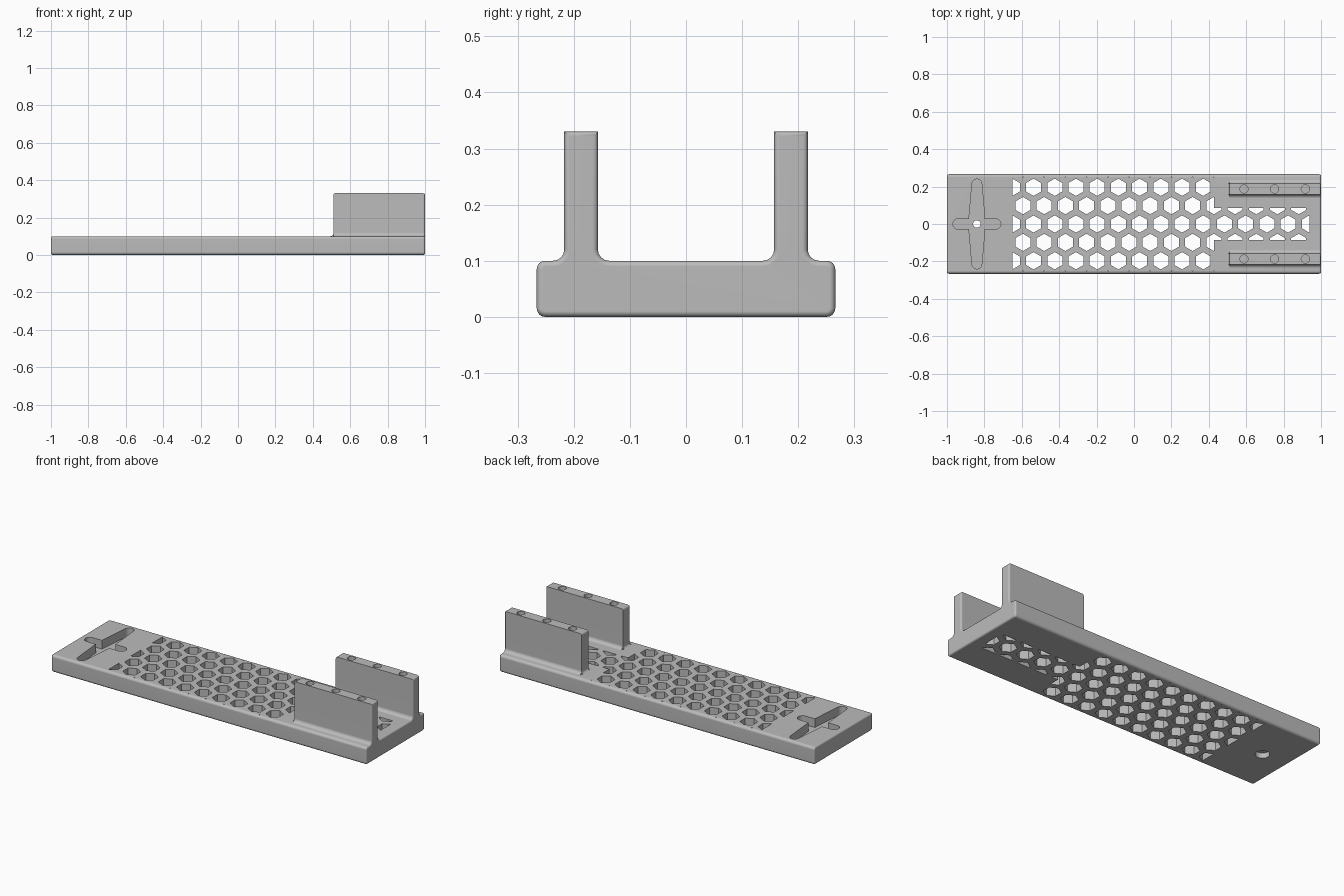
import bpy, bmesh
from math import sin, cos, radians, sqrt

if "Cube" in bpy.data.objects:
    bpy.data.objects.remove(bpy.data.objects["Cube"], do_unlink=True)

grey = bpy.data.materials.new("light_grey_plastic")
grey.use_nodes = True
colour = (0.5, 0.5, 0.5, 1)
grey.diffuse_color = colour
grey.node_tree.nodes["Principled BSDF"].inputs["Base Color"].default_value = colour

HALF_W, THICK, TOP = 0.266, 0.1, 0.33
RAIL_IN, RAIL_OUT, RAIL_X = 0.157, 0.217, 0.51
ROUND, FILLET = 0.015, 0.02


def arc(cx, cy, r, a0, a1, n=4):
    angles = [radians(a0 + (a1 - a0) * i / n) for i in range(n + 1)]
    return [(cx + r * cos(a), cy + r * sin(a)) for a in angles]


def circle(cx, cy, r, n=32):
    return arc(cx, cy, r, 0, 360, n)[:-1]


def prism(name, outlines, lo, hi, axis="z", bevel=None):
    """Extrude outlines along an axis; bevel(edge) picks edges to round."""
    place = {"x": lambda u, v, w: (w, u, v),
             "y": lambda u, v, w: (u, w, v),
             "z": lambda u, v, w: (u, v, w)}[axis]
    bm = bmesh.new()
    for pts in outlines:
        a = [bm.verts.new(place(u, v, lo)) for u, v in pts]
        b = [bm.verts.new(place(u, v, hi)) for u, v in pts]
        bm.faces.new(a)
        bm.faces.new(b)
        for i in range(len(a)):
            j = (i + 1) % len(a)
            bm.faces.new((a[i], a[j], b[j], b[i]))
    bmesh.ops.recalc_face_normals(bm, faces=bm.faces)
    if bevel:
        bmesh.ops.bevel(bm, geom=[e for e in bm.edges if bevel(e)], offset=0.01,
                        segments=3, profile=0.5, affect="EDGES")
    mesh = bpy.data.meshes.new(name)
    bm.to_mesh(mesh)
    bm.free()
    mesh.materials.append(grey)
    obj = bpy.data.objects.new(name, mesh)
    bpy.context.collection.objects.link(obj)
    return obj


def clip(pts, axis, limit, sign):
    """Cut a convex outline with an axis-aligned line."""
    out = []
    for p, q in zip(pts, pts[1:] + pts[:1]):
        dp, dq = sign * (limit - p[axis]), sign * (limit - q[axis])
        if dp >= 0:
            out.append(p)
        if dp * dq < 0:
            t = dp / (dp - dq)
            out.append((p[0] + t * (q[0] - p[0]), p[1] + t * (q[1] - p[1])))
    return out


def hexes(x0, x1, y_max):
    """Honeycomb outlines trimmed to a rectangle."""
    pitch, found = 0.1134, []
    for row in range(-3, 4):
        for col in range(-8, 10):
            cx = 0.03 + pitch * (col + 0.5 * (row % 2))
            pts = arc(cx, row * pitch * sqrt(3) / 2, 0.0462, 30, 390, 6)[:-1]
            for axis, limit, sign in ((0, x0, -1), (0, x1, 1),
                                      (1, -y_max, -1), (1, y_max, 1)):
                pts = clip(pts, axis, limit, sign) if pts else pts
            if len(pts) > 2:
                found.append(pts)
    return found


def mirrored(half):
    return half + [(-u, v) for u, v in reversed(half)]


def at_x(edge, x):
    return all(abs(v.co.x - x) < 1e-4 for v in edge.verts)


# Base plate, rounded along its edges
corner = (arc(HALF_W - ROUND, ROUND, ROUND, -90, 0)
          + arc(HALF_W - ROUND, THICK - ROUND, ROUND, 0, 90))
plate = prism("mounting_plate", [mirrored(corner)], -1, 0.6, "x",
              lambda e: at_x(e, -1))

# End section carrying both filleted rails
rail_half = (corner
             + arc(RAIL_OUT + FILLET, THICK + FILLET, FILLET, 270, 180)
             + [(RAIL_OUT, TOP), (RAIL_IN, TOP)]
             + arc(RAIL_IN - FILLET, THICK + FILLET, FILLET, 0, -90))
rails = prism("side_rails", [mirrored(rail_half)], RAIL_X, 1, "x",
              lambda e: at_x(e, 1) or (at_x(e, RAIL_X) and
                                       all(v.co.z > TOP - 0.001 for v in e.verts)))

# Small fillets at the inner ends of the rails
foot_outline = (arc(RAIL_X - FILLET * 0.75, THICK + FILLET * 0.75, FILLET * 0.75, -90, 0)
                + [(RAIL_X + 0.03, THICK + FILLET * 0.75), (RAIL_X + 0.03, THICK - 0.02),
                   (RAIL_X - FILLET * 0.75, THICK - 0.02)])
feet = [prism("rail_foot", [foot_outline], *span, "y")
        for span in ((RAIL_IN, RAIL_OUT), (-RAIL_OUT, -RAIL_IN))]

# Cross-shaped pocket with its screw hole
CX, POCKET = -0.84, 0.05
long_slot = (arc(CX, 0.214, 0.026, 0, 180, 12) + [(CX - 0.042, 0.035), (CX - 0.042, -0.035)]
             + arc(CX, -0.214, 0.026, 180, 360, 12)
             + [(CX + 0.042, -0.035), (CX + 0.042, 0.035)])
short_slot = arc(CX + 0.1, 0, 0.028, -90, 90, 12) + arc(CX - 0.1, 0, 0.028, 90, 270, 12)
rail_y = (RAIL_IN + RAIL_OUT) / 2
pins = [circle(x, s * rail_y, 0.022) for x in (0.588, 0.752, 0.916) for s in (-1, 1)]

cutters = [
    prism("honeycomb_cutter", hexes(-0.65, 0.427, 0.252), -0.1, 0.2),
    prism("channel_honeycomb_cutter", hexes(0.42, 0.937, 0.085), -0.1, 0.2),
    prism("long_slot_cutter", [long_slot], POCKET, 0.2),
    prism("short_slot_cutter", [short_slot], POCKET, 0.2),
    prism("screw_hole_cutter", [circle(CX, 0, 0.02)], -0.1, 0.2),
    prism("screw_head_cutter", [circle(CX, 0, 0.037)], -0.1, 0.03),
    prism("rail_hole_cutter", pins, TOP - 0.15, TOP + 0.1),
]

# Join the solid parts, then cut the openings
for tool, operation in ([(o, "UNION") for o in [rails] + feet]
                        + [(o, "DIFFERENCE") for o in cutters]):
    mod = plate.modifiers.new(tool.name, "BOOLEAN")
    mod.object, mod.operation, mod.solver = tool, operation, "EXACT"
    tool.hide_render = True

graph = bpy.context.evaluated_depsgraph_get()
solid = bpy.data.meshes.new_from_object(plate.evaluated_get(graph))
plate.modifiers.clear()
plate.data = solid
for tool in [rails] + feet + cutters:
    bpy.data.objects.remove(tool, do_unlink=True)

# Smooth the rounded edges, keep the rest crisp
bpy.ops.object.select_all(action="DESELECT")
plate.select_set(True)
bpy.context.view_layer.objects.active = plate
bpy.ops.object.shade_smooth_by_angle(angle=radians(35))
plate.modifiers.new("even_shading", "WEIGHTED_NORMAL").keep_sharp = True
